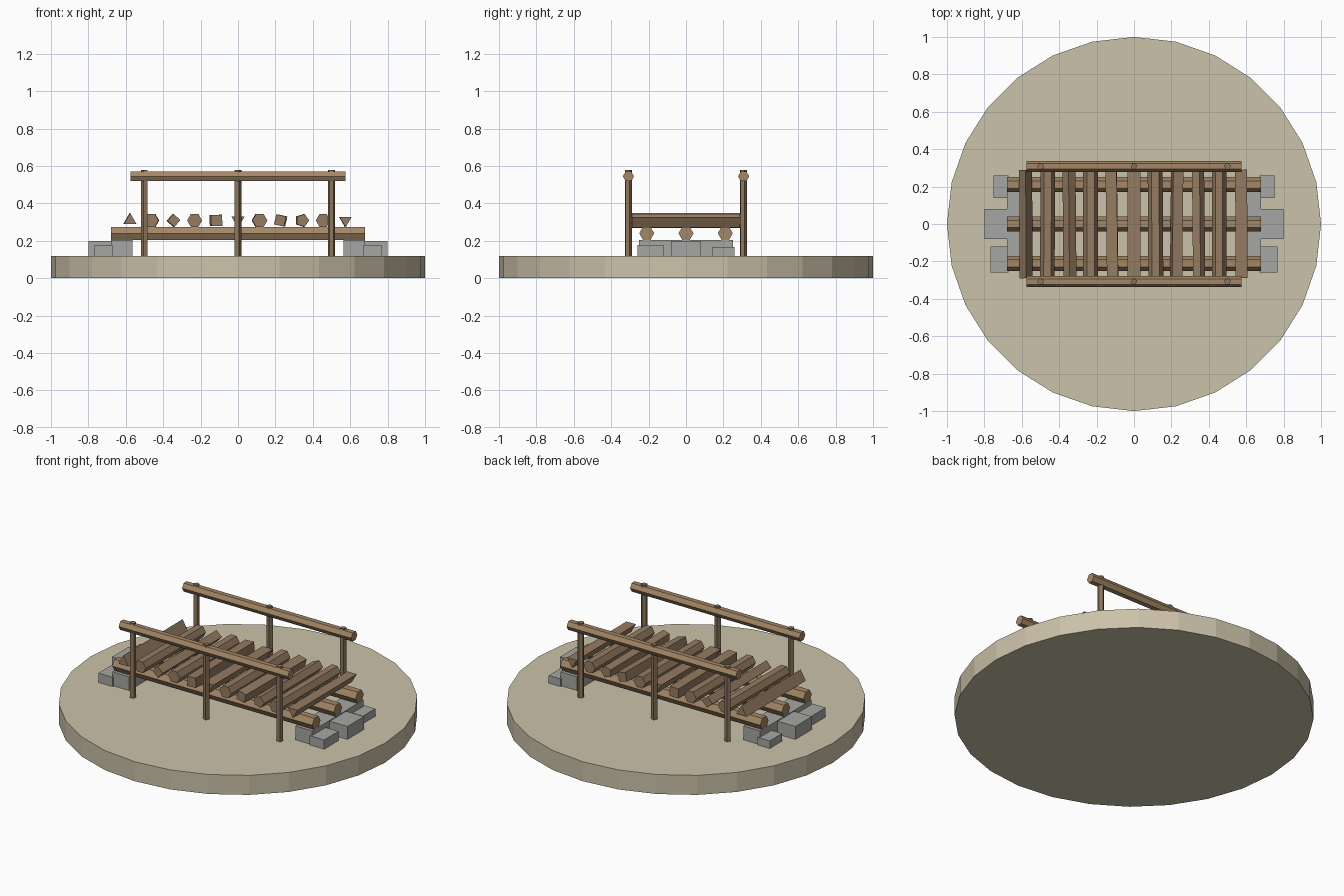
import bpy, bmesh, math
from mathutils import Matrix, Vector

if "Cube" in bpy.data.objects:
    bpy.data.objects.remove(bpy.data.objects["Cube"])


def material(name, rgb):
    m = bpy.data.materials.new(name)
    m.diffuse_color = (*rgb, 1)
    m.use_nodes = True
    m.node_tree.nodes["Principled BSDF"].inputs["Base Color"].default_value = m.diffuse_color
    return m


SAND = material("sand", (0.60, 0.54, 0.40))
LOG = material("log_brown", (0.30, 0.20, 0.12))
BEAM = material("beam_brown", (0.37, 0.245, 0.135))
POST = material("post_brown", (0.27, 0.185, 0.11))
STONE = material("stone_grey", (0.38, 0.38, 0.37))


def finish(name, bm, mat):
    bmesh.ops.recalc_face_normals(bm, faces=bm.faces)
    me = bpy.data.meshes.new(name)
    bm.to_mesh(me)
    bm.free()
    me.materials.append(mat)
    ob = bpy.data.objects.new(name, me)
    bpy.context.collection.objects.link(ob)
    return ob


def prism(name, mat, sides, radius, centre, length, u, v, angle=0):
    """Straight prism; cross-section spans u and v, first corner at angle from u."""
    u, v, c = Vector(u), Vector(v), Vector(centre)
    axis = u.cross(v) * length / 2
    bm = bmesh.new()
    rings = []
    for s in (-1, 1):
        ring = []
        for i in range(sides):
            a = math.radians(angle) + math.tau * i / sides
            ring.append(bm.verts.new(c + axis * s + (u * math.cos(a) + v * math.sin(a)) * radius))
        rings.append(ring)
        bm.faces.new(ring)
    for i in range(sides):
        j = (i + 1) % sides
        bm.faces.new((rings[0][i], rings[0][j], rings[1][j], rings[1][i]))
    return finish(name, bm, mat)


def box(name, mat, x0, x1, y0, y1, z0, z1):
    bm = bmesh.new()
    mid = Vector(((x0 + x1) / 2, (y0 + y1) / 2, (z0 + z1) / 2))
    bmesh.ops.create_cube(bm, size=1, matrix=Matrix.Translation(mid)
                          @ Matrix.Diagonal((abs(x1 - x0), y1 - y0, z1 - z0, 1)))
    return finish(name, bm, mat)


X, Y, Z = (1, 0, 0), (0, 1, 0), (0, 0, 1)
GROUND = 0.12

# Round ground disc
prism("ground_disc", SAND, 28, 1.0, (0, 0, GROUND / 2), GROUND, X, Y, 90)

# Three long beams under the deck
for y in (-0.21, 0, 0.21):
    prism("support_beam", BEAM, 6, 0.04, (0, y, 0.24), 1.36, Y, Z)

# Deck logs: x, number of sides, radius, section rotation, slight yaw
logs = [(-0.578, 3, 0.040, 90, 0.3), (-0.462, 6, 0.039, 0, -0.3),
        (-0.345, 4, 0.035, 4, 0.5), (-0.232, 6, 0.040, 0, 0),
        (-0.118, 4, 0.042, 47, 0.8), (0, 3, 0.040, -90, 0),
        (0.115, 6, 0.040, 0, 0.4), (0.228, 4, 0.039, 32, -0.6),
        (0.342, 5, 0.036, 0, 0.6), (0.455, 6, 0.039, 0, 0),
        (0.574, 3, 0.037, -90, 0.3)]
for x, sides, radius, angle, yaw in logs:
    ob = prism("deck_log", LOG, sides, radius, (0, 0, 0), 0.58, X, Z, angle)
    ob.location = (x, 0, 0.309)
    ob.rotation_euler.z = math.radians(yaw)

# Handrails and their posts
for y in (-0.308, 0.308):
    prism("handrail", BEAM, 6, 0.03, (0, y, 0.545), 1.15, Y, Z)
    for x, sides, angle in ((-0.5, 5, 180), (0, 4, 20), (0.5, 5, 90)):
        prism("rail_post", POST, sides, 0.019, (x, y, 0.35), 0.46, X, Y, angle)

# Stone footings at both ends: abutment slab plus three outer blocks
for s in (-1, 1):
    box("abutment_slab", STONE, s * 0.565, s * 0.68, -0.25, 0.25, GROUND, 0.205)
    box("middle_stone", STONE, s * 0.67, s * 0.80, -0.08, 0.08, GROUND, 0.20)
    box("front_stone", STONE, s * 0.67, s * 0.768, -0.26, -0.12, GROUND, 0.177)
    box("back_stone", STONE, s * 0.67, s * 0.752, 0.14, 0.26, GROUND, 0.167)
